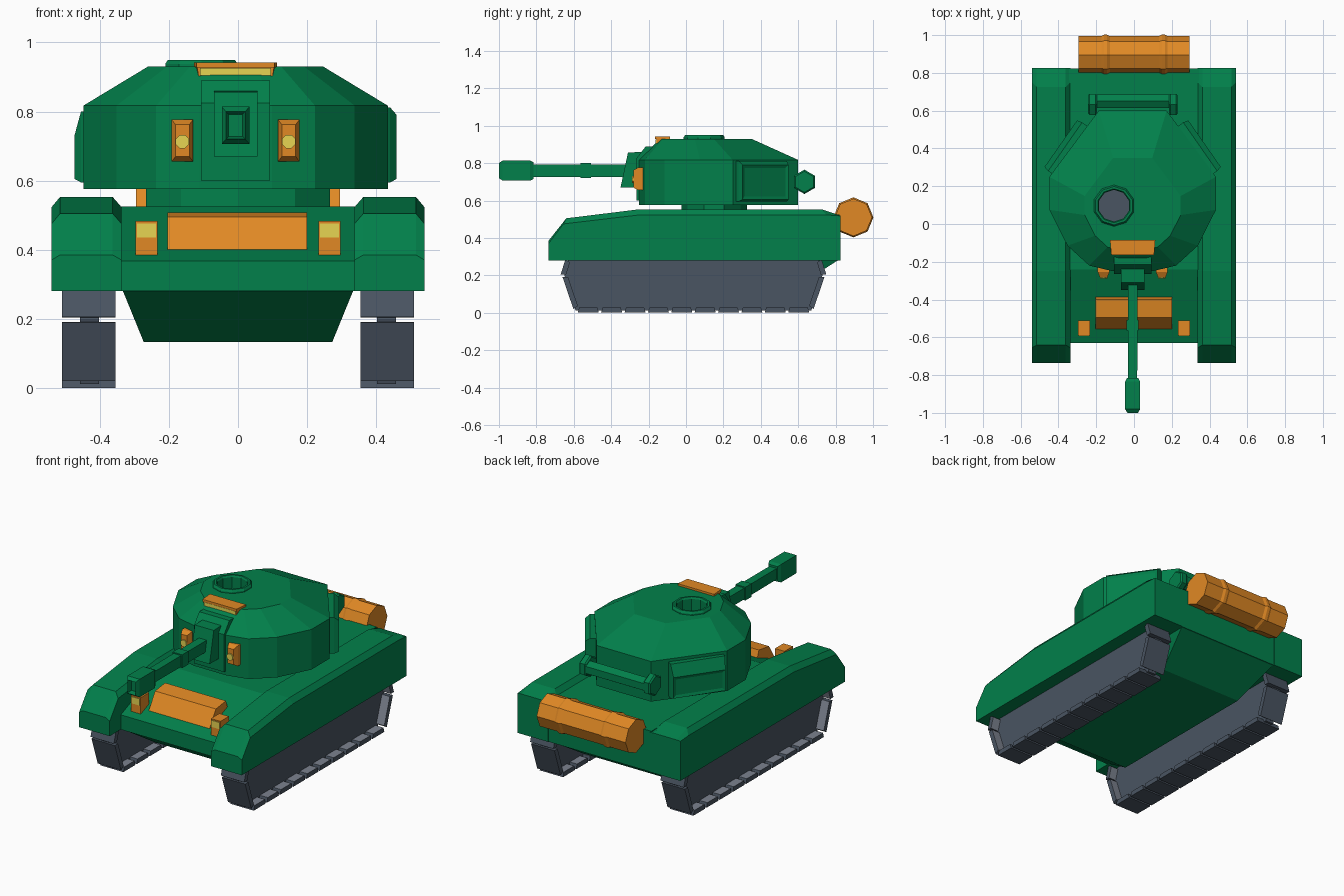
import bpy, bmesh, math
from mathutils import Vector

if "Cube" in bpy.data.objects:
    bpy.data.objects.remove(bpy.data.objects["Cube"])

def mat(name, rgb):
    m = bpy.data.materials.new(name)
    m.diffuse_color = (*rgb, 1)
    m.use_nodes = True
    m.node_tree.nodes["Principled BSDF"].inputs["Base Color"].default_value = m.diffuse_color
    return m

GREEN = mat("armour green", (0.0005, 0.216, 0.07))
ORANGE = mat("fitting orange", (0.75, 0.25, 0.018))
YELLOW = mat("lamp yellow", (0.8, 0.66, 0.085))
GREY = mat("track grey", (0.068, 0.09, 0.122))
LIGHT = mat("worn steel", (0.2, 0.225, 0.275))
CX = -0.007  # turret and gun centre line


def loft(name, rings, m, cap0=True, cap1=True, inset=None, end_mat=None):
    """Join equal-length rings; inset = (direction, width, depth)."""
    bm = bmesh.new()
    vs = [[bm.verts.new(p) for p in r] for r in rings]
    n = len(rings[0])
    for a, b in zip(vs, vs[1:]):
        for i in range(n):
            bm.faces.new((a[i], a[(i + 1) % n], b[(i + 1) % n], b[i]))
    if cap0:
        bm.faces.new(vs[0])
    if cap1:
        f = bm.faces.new(vs[-1])
        if end_mat:
            f.material_index = 1
    bmesh.ops.recalc_face_normals(bm, faces=bm.faces)
    bm.normal_update()
    if inset:
        d = Vector(inset[0])
        f = max(bm.faces, key=lambda f: f.normal.dot(d))
        bmesh.ops.inset_region(bm, faces=[f], thickness=inset[1], depth=inset[2])
    me = bpy.data.meshes.new(name)
    bm.to_mesh(me)
    bm.free()
    me.materials.append(m)
    if end_mat:
        me.materials.append(end_mat)
    ob = bpy.data.objects.new(name, me)
    bpy.context.collection.objects.link(ob)
    return ob


def prism(name, prof, x0, x1, m, **k):
    return loft(name, [[(x, y, z) for y, z in prof] for x in (x0, x1)], m, **k)


def tube(name, secs, m, cx=CX, cz=0.76, **k):
    """Rectangular sections (y, half width, half height) along y."""
    return loft(name, [[(cx - w, y, cz - h), (cx + w, y, cz - h), (cx + w, y, cz + h), (cx - w, y, cz + h)]
                       for y, w, h in secs], m, **k)


def roll(name, secs, n, cy, cz, m, rot=0.0):
    """Round sections (x, radius) along x."""
    return loft(name, [[(x, cy + r * math.cos(rot + 2 * math.pi * i / n), cz + r * math.sin(rot + 2 * math.pi * i / n))
                        for i in range(n)] for x, r in secs], m)


def disc(cx, cy, z, rx, ry, n=10):
    return [(cx + rx * math.cos(2 * math.pi * (i + .5) / n), cy + ry * math.sin(2 * math.pi * (i + .5) / n), z)
            for i in range(n)]


def rect(x, y0, y1, z):
    return [(-x, y0, z), (x, y0, z), (x, y1, z), (-x, y1, z)]


# Hull: upper body with sloping front, and tapered belly
prism("hull_upper", [(-.63, .28), (-.63, .368), (-.24, .525), (.822, .525), (.822, .28)], -.345, .345, GREEN)
loft("hull_belly", [rect(.273, -.40, .58, .133), rect(.335, -.63, .82, .285)], GREEN)

# Fenders with bevelled raised tops, and tracks
low = [(-.735, .28), (-.735, .37), (-.655, .475), (-.25, .523), (.75, .523), (.825, .518), (.825, .28)]
top = [(-.735, .28), (-.735, .385), (-.64, .505), (-.25, .553), (.725, .553), (.825, .52), (.825, .28)]
core = [(-.59, .012), (-.65, .2), (-.625, .3), (.705, .3), (.73, .2), (.67, .012)]
CY = .04


def link(name, s, a, b):
    """Flat track shoe between outer points a and b (y, z), lighter on its inner face."""
    a, b = Vector(a), Vector(b)
    d = (b - a).normalized()
    nrm = Vector((-d.y, d.x)) * .028
    c = d * .008
    ob = prism(name, [a, b, b + nrm - c, a + nrm + c], s * .355, s * .51, GREY, )
    ob.data.materials.append(LIGHT)
    inner = Vector((0, *nrm)).normalized()
    for f in ob.data.polygons:
        f.material_index = int(f.normal.dot(inner) > .9)


for s, side in ((-1, "left"), (1, "right")):
    loft(side + "_fender", [[(s * x, y, z) for y, z in p]
                            for x, p in ((.337, low), (.363, top), (.515, top), (.54, low))], GREEN)
    prism(side + "_track_core", core, s * .403, s * .458, GREY)
    p = 1.25 / 10
    for i in range(10):
        y = CY - .625 + i * p
        link(f"{side}_track_shoe_{i}", s, (y + .006, 0), (y + p - .006, 0))
    link(side + "_track_front_low", s, (CY - .7, .19), (CY - .642, .02))
    link(side + "_track_front_high", s, (CY - .685, .285), (CY - .71, .205))
    link(side + "_track_rear_low", s, (CY + .642, .02), (CY + .7, .19))
    link(side + "_track_rear_high", s, (CY + .71, .205), (CY + .685, .285))
    # Headlights on the front slope
    tube(side + "_headlight", [(-.59, .032, .049), (-.51, .032, .049)], ORANGE, cx=s * .265, cz=.434)
    tube(side + "_headlight_glass", [(-.594, .027, .02), (-.588, .027, .02)], YELLOW, cx=s * .265, cz=.456)

# Orange box on the front slope
prism("front_stowage", [(-.555, .4), (-.495, .495), (-.4, .508), (-.38, .45), (-.5, .4)], -.204, .2, ORANGE)

# Rear drum with two bands
secs = [(-.295, .1)]
for c in (-.15, .155):
    secs += [(c - .022, .1), (c - .008, .107), (c + .008, .107), (c + .022, .1)]
roll("rear_drum", secs + [(.295, .1)], 8, .895, .51, ORANGE)

# Turret ring and faceted turret
loft("turret_neck", [disc(0, .15, z, .28, .175) for z in (.51, .59)], GREEN)
half = [(.105, -.25), (.23, -.22), (.345, -.115), (.441, .075), (.441, .25), (.18, .6)]
outline = half + [(-x, y) for x, y in reversed(half)]
turret = loft("turret", [[(CX + x * k, .01 + (y - .01) * k, z) for x, y in outline]
                         for k, z in ((1, .576), (1, .817), (.576, .93))], GREEN)
# Open hatch cut into the roof
cut = loft("hatch_cutter", [disc(-.106, .097, z, .09, .09) for z in (.81, 1.0)], GREEN)
cut.hide_render = True
cut.display_type = 'WIRE'
bo = turret.modifiers.new("hatch_hole", 'BOOLEAN')
bo.operation, bo.solver, bo.object = 'DIFFERENCE', 'EXACT', cut
loft("hatch_rim", [disc(-.106, .097, z, r, r) for r, z in
                   ((.11, .915), (.11, .938), (.102, .95), (.09, .95), (.084, .94), (.084, .83))],
     GREEN, cap0=False, end_mat=GREY)

# Gun mount, barrel, collar and muzzle
prism("gun_mount_plate", [(-.265, .6), (-.265, .825), (-.215, .89), (-.15, .89), (-.2, .6)], CX - .1, CX + .1, GREEN)
prism("gun_mount", [(-.35, .67), (-.31, .857), (-.22, .86), (-.24, .67)], CX - .063, CX + .063, GREEN)
tube("barrel", [(-.83, .024, .033), (-.3, .026, .034)], GREEN)
tube("barrel_collar", [(-.565, .032, .04), (-.507, .032, .04)], GREEN)
tube("muzzle", [(-1, .028, .04), (-.98, .04, .054), (-.835, .04, .054), (-.815, .03, .045)], GREEN,
     inset=((0, -1, 0), .011, -.03))

# Turret front lamps
for s, side in ((-1, "left"), (1, "right")):
    x = CX + s * .154
    tube(side + "_turret_lamp", [(-.282, .02, .046), (-.255, .031, .061), (-.2, .031, .061)], ORANGE, cx=x, cz=.716)
    loft(side + "_turret_lamp_glass", [[(p[0], y, p[1]) for p in disc(x, .713, 0, .021, .021, 8)]
                                       for y in (-.289, -.28)], YELLOW)

# Roof sight with yellow window under an overhanging lid
loft("roof_sight", [[(CX - b, y, .895), (CX + b, y, .895), (CX + t, y, .932), (CX - t, y, .932)]
                    for y, b, t in ((-.158, .106, .112), (-.085, .112, .116))], ORANGE)
loft("roof_sight_lid", [[(CX - b, y, .928), (CX + b, y, .928), (CX + b, y, .942), (CX - b, y, .942)]
                        for y, b in ((-.165, .113), (-.085, .12))], ORANGE)
tube("roof_sight_window", [(-.163, .103, .0105), (-.156, .103, .0105)], YELLOW, cz=.9155)

# Angled bins on the turret's rear flanks
for s, side, ztop, edge in ((-1, "left", .8, .73), (1, "right", .812, .79)):
    nrm = Vector((s * .82, .573, 0))
    tan = Vector((-s * .573, .82, 0))
    mid = Vector((CX + s * .333, .392, 0))
    rings = []
    for d, l, z0, z1 in ((-.03, .157, .595, ztop), (.03, .157, .595, ztop), (.058, .15, .605, edge)):
        c = mid + nrm * d
        rings.append([c + tan * a * l + Vector((0, 0, z)) for a, z in ((-1, z0), (1, z0), (1, z1), (-1, z1))])
    loft(side + "_turret_bin", rings, GREEN, inset=(nrm, .022, -.006))

# Roll on the turret's rear with thick end caps
roll("turret_roll", [(-.21, .042), (.2, .042)], 6, .65, .7, GREEN, math.pi / 6)
for x in (-.22, .207):
    roll("turret_roll_cap", [(x - .023, .056), (x - .015, .065), (x + .015, .065), (x + .023, .056)],
         6, .633, .7, GREEN, math.pi / 6)
